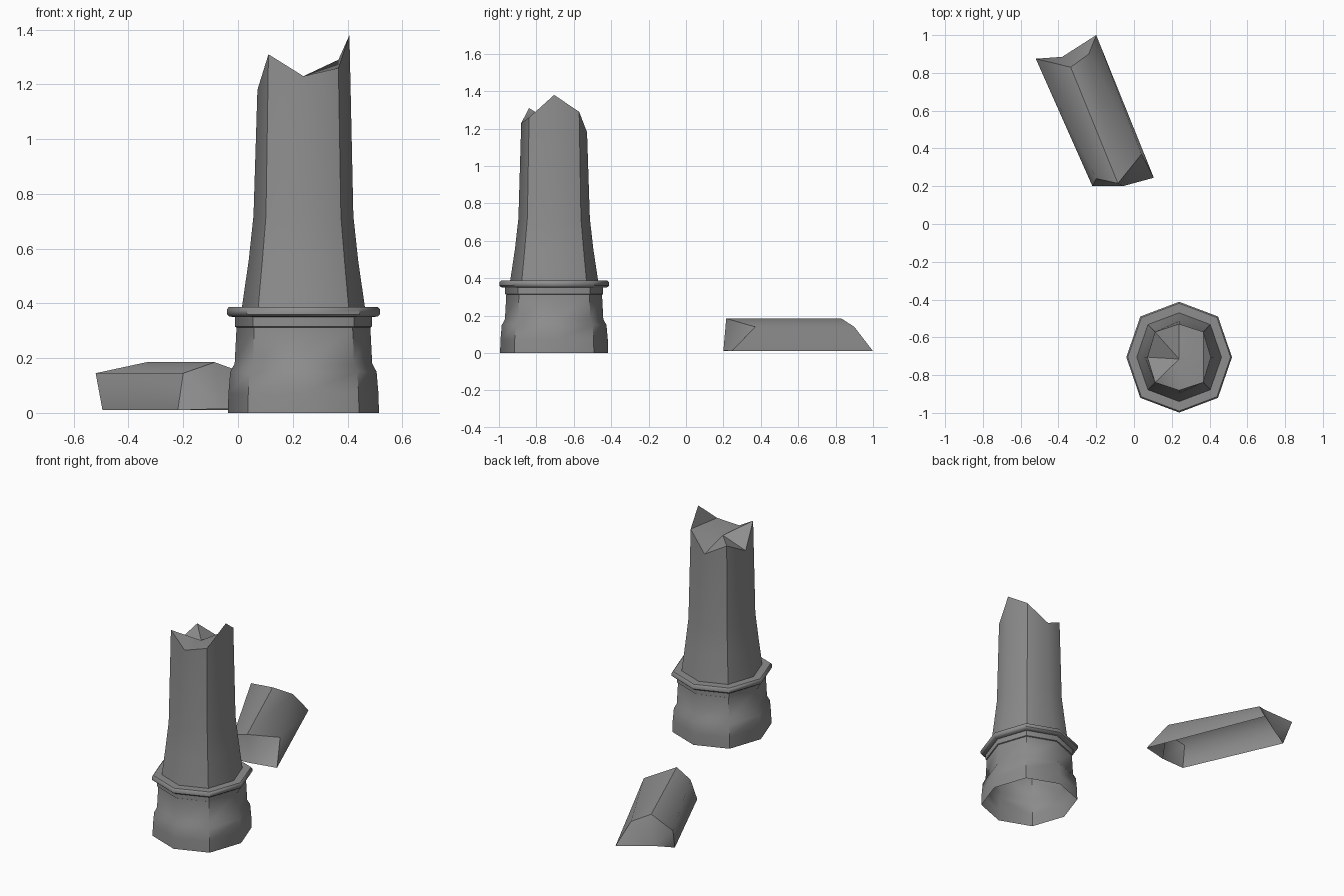
import bpy, bmesh, math

if "Cube" in bpy.data.objects:
    bpy.data.objects.remove(bpy.data.objects["Cube"])

CX, CY = 0.239, -0.705   # column axis
SX = 0.955               # slight squash in x

stone = bpy.data.materials.new("dark_stone")
stone.diffuse_color = (0.27, 0.27, 0.27, 1)
stone.use_nodes = True
stone.node_tree.nodes["Principled BSDF"].inputs["Base Color"].default_value = stone.diffuse_color


def finish(name, bm):
    bmesh.ops.recalc_face_normals(bm, faces=bm.faces[:])
    me = bpy.data.meshes.new(name)
    bm.to_mesh(me)
    bm.free()
    me.materials.append(stone)
    ob = bpy.data.objects.new(name, me)
    bpy.context.collection.objects.link(ob)
    bpy.ops.object.select_all(action='DESELECT')
    ob.select_set(True)
    bpy.context.view_layer.objects.active = ob
    return ob


def octagon(bm, r, heights, diag):
    # corners on the axes, diagonal corners pushed out a little
    verts = []
    for i in range(8):
        a = i * math.pi / 4
        k = diag * math.sqrt(2) if i % 2 else 1
        verts.append(bm.verts.new((CX + SX * r * k * math.cos(a),
                                   CY + r * k * math.sin(a), heights[i])))
    return verts


def bridge(bm, a, b, closed=True):
    n = len(a)
    for i in range(n if closed else n - 1):
        j = (i + 1) % n
        bm.faces.new((a[i], a[j], b[j], b[i]))


def fan(bm, ring, centre, closed=True):
    c = bm.verts.new(centre)
    n = len(ring)
    for i in range(n if closed else n - 1):
        bm.faces.new((ring[i], ring[(i + 1) % n], c))


# plinth and collar, open underneath
bm = bmesh.new()
profile = [(0.289, 0), (0.287, 0.07), (0.28, 0.15), (0.263, 0.18),
           (0.256, 0.312), (0.262, 0.315), (0.262, 0.35), (0.284, 0.352),
           (0.293, 0.36), (0.293, 0.378), (0.285, 0.387), (0.235, 0.387)]
rings = [octagon(bm, r, [z] * 8, 0.735) for r, z in profile]

# tapering shaft ending in a jagged break
broken = [1.38, 1.29, 1.18, 1.25, 1.18, 1.31, 1.23, 1.26]
for r, z in [(0.209, 0.56), (0.191, 0.72)]:
    rings.append(octagon(bm, r, [z] * 8, 0.75))
rings.append(octagon(bm, 0.176, broken, 0.76))
for a, b in zip(rings, rings[1:]):
    bridge(bm, a, b)
# tall splinter on one side, the rest fans from the middle
top = rings[-1]
bm.faces.new((top[0], top[1], top[7]))
fan(bm, top[1:], (CX, CY - 0.01, 1.23))
finish("broken_column", bm)
bpy.ops.object.shade_smooth_by_angle(angle=math.radians(46))

# fallen half shaft, open underneath, with hollow broken ends
bm = bmesh.new()
near = [(-0.22, 0.2, 0.01), (-0.2, 0.24, 0.145), (-0.085, 0.215, 0.185),
        (0.04, 0.37, 0.14), (0.105, 0.245, 0.01)]
far = [(-0.495, 0.82, 0.01), (-0.52, 0.875, 0.145), (-0.335, 0.83, 0.185),
       (-0.24, 0.9, 0.14), (-0.2, 1.0, 0.01)]
n = [bm.verts.new(p) for p in near]
f = [bm.verts.new(p) for p in far]
bridge(bm, n, f, closed=False)
fan(bm, n, (-0.06, 0.2, 0.015), closed=False)
fan(bm, f, (-0.38, 0.885, 0.015), closed=False)
# smooth sides and ends, crisp along the top ridge and the broken rims
for face in bm.faces:
    face.smooth = True
crisp = list(zip(n, n[1:])) + list(zip(f, f[1:])) + [(n[2], f[2])]
for a, b in crisp:
    bm.edges.get((a, b)).smooth = False
finish("fallen_shaft_piece", bm)
